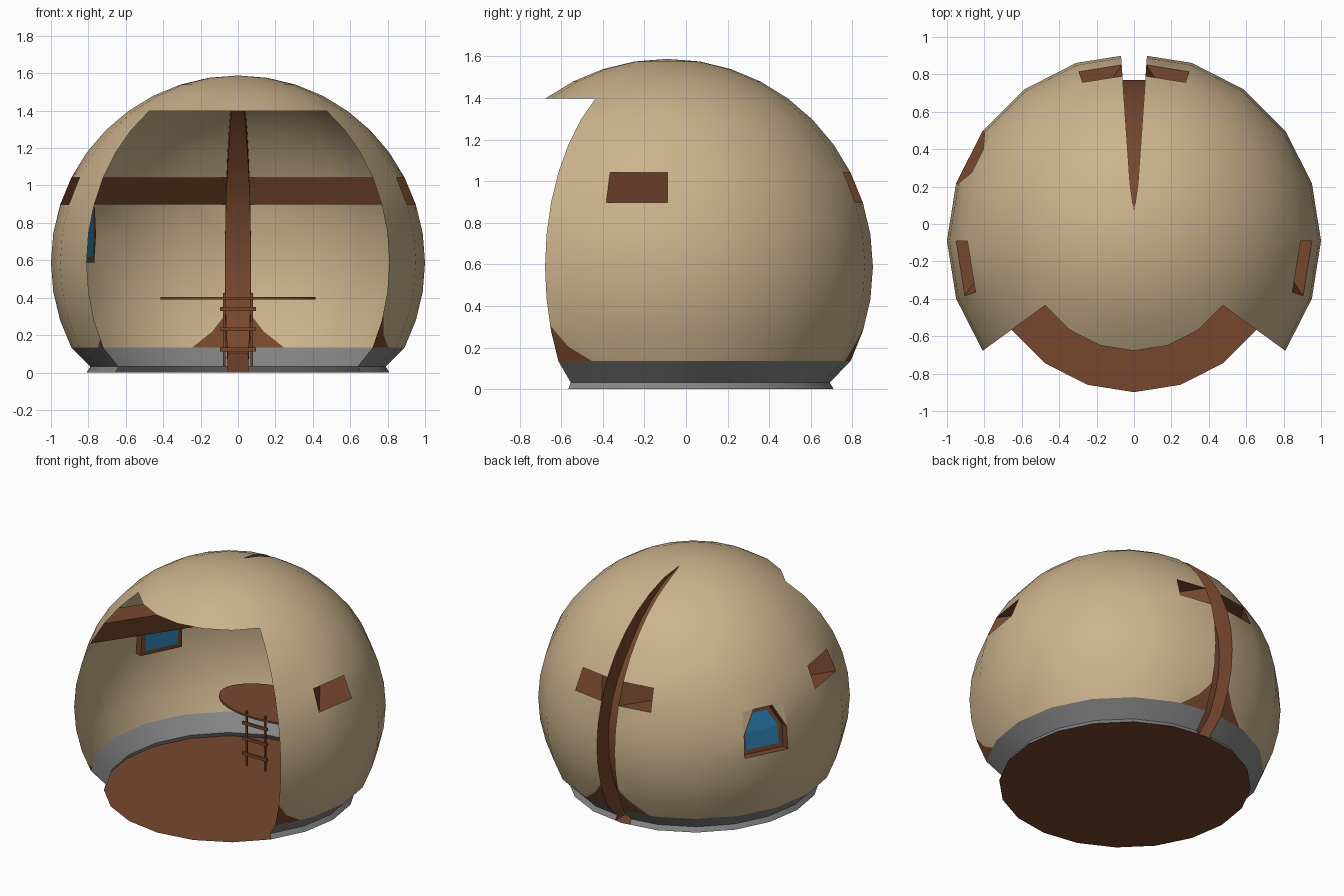
import bpy, bmesh, math
from mathutils import Vector

if "Cube" in bpy.data.objects:
    bpy.data.objects.remove(bpy.data.objects["Cube"])

CY, CZ = -0.09, 0.588                       # centre of the unit sphere
C = Vector((0, CY, CZ))

def material(name, rgb):
    m = bpy.data.materials.new(name)
    m.diffuse_color = (*rgb, 1)
    m.use_nodes = True
    m.node_tree.nodes["Principled BSDF"].inputs["Base Color"].default_value = m.diffuse_color
    return m

TAN = material("tan_shell", (0.60, 0.45, 0.265))
BROWN = material("brown_wood", (0.185, 0.064, 0.027))
GRAY = material("gray_base", (0.235, 0.235, 0.235))
BLUE = material("blue_glass", (0.025, 0.23, 0.47))

class Part:
    """Collects faces given by points, welding equal points."""
    def __init__(self):
        self.bm, self.cache = bmesh.new(), {}

    def vert(self, p):
        key = tuple(round(c, 4) for c in p)
        if key not in self.cache:
            self.cache[key] = self.bm.verts.new(p)
        return self.cache[key]

    def face(self, pts, mat=0):
        vs = list(dict.fromkeys(self.vert(p) for p in pts))
        if len(vs) > 2:
            self.bm.faces.new(vs).material_index = mat

    def bridge(self, a, b, mat=0, closed=True):
        n = len(a)
        for k in range(n if closed else n - 1):
            j = (k + 1) % n
            self.face([a[k], a[j], b[j], b[k]], mat)

    def finish(self, name, mats, smooth=False):
        me = bpy.data.meshes.new(name)
        self.bm.to_mesh(me)
        self.bm.free()
        for m in mats:
            me.materials.append(m)
        ob = bpy.data.objects.new(name, me)
        bpy.context.collection.objects.link(ob)
        if smooth:
            bpy.ops.object.select_all(action='DESELECT')
            ob.select_set(True)
            bpy.context.view_layer.objects.active = ob
            bpy.ops.object.shade_smooth_by_angle(angle=math.radians(30))
        return ob

# Profile rows: two foot rows, then rings every 9 degrees of latitude
LATS = list(range(-27, 91, 9))
PROF = [(0.809, 0.0), (0.79, 0.032)] + [
    (math.cos(math.radians(a)), CZ + math.sin(math.radians(a))) for a in LATS]

def row(lat):
    return 2 + LATS.index(lat)

APEX = row(81)

def pt(theta, i):
    r, z = PROF[i]
    if theta in (86, 94):                    # groove edges lie on the flat facets
        if i >= APEX:
            theta = 90
        else:
            r *= math.cos(math.radians(9)) / math.cos(math.radians(5))
    t = math.radians(theta)
    return Vector((r * math.cos(t), CY + r * math.sin(t), z))

def on_sphere(theta, z):
    r, t = math.sqrt(1 - (z - CZ) ** 2), math.radians(theta)
    return Vector((r * math.cos(t), CY + r * math.sin(t), z))

# Dome shell and gray foot band, leaving out the openings
back = list(range(-36, 73, 18)) + [86, 94] + list(range(108, 217, 18))
front = list(range(216, 325, 18))
holes = {(t, row(18)) for t in (-18, 180, 72, 94)} | {(144, row(0)), (144, row(9))}
dome, base = Part(), Part()
for cols, start in ((back, 0), (front, row(54))):
    for t0, t1 in zip(cols, cols[1:]):
        for i in range(start, len(PROF) - 1):
            if (t0, i) in holes or (t0 == 86 and i < APEX):
                continue
            part = base if i < 2 else dome
            part.face([pt(t0, i), pt(t1, i), pt(t1, i + 1), pt(t0, i + 1)])

# Window outline: straight sides with clipped upper corners
lo, mid, hi = row(0), row(9), row(18)
tl, tr = pt(162, hi), pt(144, hi)
cl, cr = tl.lerp(tr, 0.27), tr.lerp(tl, 0.27)
outline = [pt(144, lo), pt(162, lo), pt(162, mid), cl, cr, pt(144, mid)]
dome.face([pt(162, mid), cl, tl])
dome.face([pt(144, mid), tr, cr])

# Brown flares painted on the shell beside the spine and the entrance
def flare(points, t_min, t_max):
    def region():
        out = []
        for f in dome.bm.faces:
            c = f.calc_center_median()
            t = (math.degrees(math.atan2(c.y - CY, c.x)) + 90) % 360 - 90
            if t_min < t < t_max and c.z < 0.45:
                out.append(f)
        return out
    planes = []
    for a, b in zip(points, points[1:]):
        p, q = on_sphere(*a), on_sphere(*b)
        n = (q - p).cross((p + q) / 2 - C).normalized()
        n = n if n.z > 0 else -n
        planes.append((p, n))
        fs = region()
        geom = list({e for f in fs for e in f.edges} | {v for f in fs for v in f.verts}) + fs
        bmesh.ops.bisect_plane(dome.bm, geom=geom, plane_co=p, plane_no=n, dist=1e-5)
    for f in region():
        c = f.calc_center_median()
        if any((c - p).dot(n) < 0 for p, n in planes):
            f.material_index = 1

flare([(86, 0.31), (81.4, 0.215), (74.4, 0.137)], 72, 86)
flare([(94, 0.31), (98.6, 0.215), (105.6, 0.137)], 94, 108)
flare([(-36, 0.31), (-31.5, 0.2), (-25, 0.137)], -36, -18)
flare([(216, 0.18), (212.5, 0.137)], 198, 216)
dome.finish("dome_shell", [TAN, BROWN], True)
base.finish("base_band", [GRAY], True)

# Recessed spine channel running up the back
spine = Part()
rings = []
for i in range(APEX + 1):
    lat = LATS[i - 2] if i > 1 else -36
    k = 1 - 0.13 * min(1, (81 - lat) / 40)
    ring = [pt(94, i)]
    for t in (94, 86):
        p = pt(t, i)
        q = C + (p - C) * k
        q.x = p.x
        if i == 0:
            q.z = 0.0
        ring.append(q)
    rings.append(ring + [pt(86, i)])
for a, b in zip(rings, rings[1:]):
    spine.bridge(a, b, closed=False)
spine.finish("spine_channel", [BROWN], True)

# Hollow beams from the side openings to the back openings
beams = Part()
b0, b1 = row(18), row(27)
for m in (lambda t: t, lambda t: 180 - t):
    side = [pt(m(-18), b0), pt(m(0), b0), pt(m(0), b1), pt(m(-18), b1)]
    rear = [pt(m(86), b0), pt(m(72), b0), pt(m(72), b1), pt(m(86), b1)]
    beams.bridge(side, rear)
beams.finish("hollow_beams", [BROWN])

# Window: reveal, frame and glass
win = Part()
inner = [C + (p - C) * 0.95 for p in outline]
cen = sum(inner, Vector()) / 6
glass = [cen + (p - cen) * 0.8 for p in inner]
win.bridge(outline, inner)
win.bridge(inner, glass)
win.face([glass[0], glass[1], glass[2], glass[5]], 1)
win.face([glass[2], glass[3], glass[4], glass[5]], 1)
win.finish("window", [BROWN, BLUE])

# Floor disc
floor = Part()
floor.face([pt(t, 0) for t in range(0, 360, 18)])
floor.finish("floor", [BROWN])

# Oval loft platform
plat = Part()
oval = [(0.415 * math.cos(math.tau * k / 32), 0.43 + 0.25 * math.sin(math.tau * k / 32))
        for k in range(32)]
low, top = ([Vector((x, y, z)) for x, y in oval] for z in (0.39, 0.403))
plat.bridge(low, top)
plat.face(top)
plat.face(low[::-1])
plat.finish("loft_platform", [BROWN])

# Ladder
ladder = bmesh.new()
def box(loc, size):
    vs = bmesh.ops.create_cube(ladder, size=1)["verts"]
    bmesh.ops.scale(ladder, vec=size, verts=vs)
    bmesh.ops.translate(ladder, vec=loc, verts=vs)

for s in (-1, 1):
    box((s * 0.073, 0.2, 0.23), (0.012, 0.012, 0.39))
for z in (0.123, 0.231, 0.339):
    box((0, 0.19, z), (0.195, 0.014, 0.02))
lp = Part()
lp.bm = ladder
lp.finish("ladder", [BROWN])
